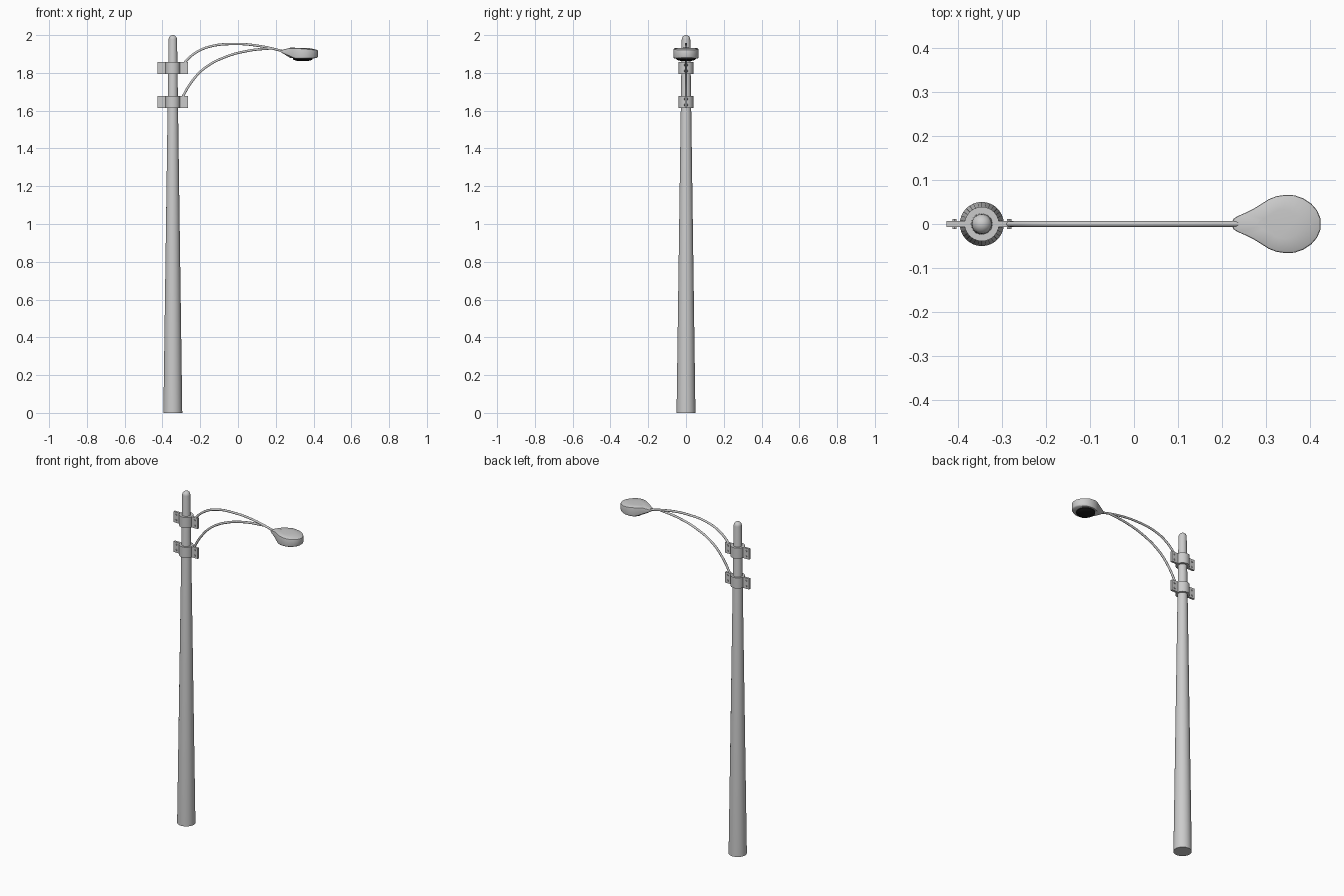
import bpy, bmesh, math
from mathutils import Matrix

if "Cube" in bpy.data.objects:
    bpy.data.objects.remove(bpy.data.objects["Cube"])

POLE_X = -0.345


def make_object(name, bm, smooth=True, angle=35):
    bmesh.ops.recalc_face_normals(bm, faces=bm.faces)
    me = bpy.data.meshes.new(name)
    bm.to_mesh(me)
    bm.free()
    ob = bpy.data.objects.new(name, me)
    bpy.context.collection.objects.link(ob)
    if smooth:
        bpy.ops.object.select_all(action='DESELECT')
        ob.select_set(True)
        bpy.context.view_layer.objects.active = ob
        bpy.ops.object.shade_smooth_by_angle(angle=math.radians(angle))
    return ob


def bridge_rings(bm, rings, closed=False):
    """Skin a list of equal-length vertex loops; cap the ends unless closed."""
    vs = [[bm.verts.new(p) for p in r] for r in rings]
    n = len(vs[0])
    pairs = list(zip(vs, vs[1:])) + ([(vs[-1], vs[0])] if closed else [])
    for a, b in pairs:
        for i in range(n):
            j = (i + 1) % n
            bm.faces.new((a[i], a[j], b[j], b[i]))
    if not closed:
        bm.faces.new(vs[0][::-1])
        bm.faces.new(vs[-1])


def lathe(name, profile, x, y=0, sides=32, closed=False):
    bm = bmesh.new()
    rings = [[(x + r * math.cos(2 * math.pi * i / sides),
               y + r * math.sin(2 * math.pi * i / sides), z)
              for i in range(sides)] for r, z in profile]
    bridge_rings(bm, rings, closed)
    return make_object(name, bm)


def interp(x, pts):
    for (x0, v0), (x1, v1) in zip(pts, pts[1:]):
        if x <= x1:
            return v0 + (v1 - v0) * max(0, (x - x0) / (x1 - x0))
    return pts[-1][1]


# Tapered pole with a domed top
dome = [(0.0225 * math.cos(a), 1.9775 + 0.0225 * math.sin(a))
        for a in [math.radians(d) for d in (0, 20, 40, 60, 75, 86)]]
lathe("pole", [(0.05, 0)] + dome, POLE_X)


# Clamps: collar, bolted flanges
def clamp(label, z):
    h = 0.032
    lathe(label + "_clamp_collar", [(0.022, z - h), (0.039, z - h),
                                    (0.039, z + h), (0.022, z + h)],
          POLE_X, sides=24, closed=True)
    for side, s in (("left", -1), ("right", 1)):
        bm = bmesh.new()
        bmesh.ops.create_cube(bm, size=1, matrix=Matrix.Translation(
            (POLE_X + s * 0.0575, 0, z)) @ Matrix.Diagonal((0.045, 0.013, 2 * h, 1)))
        make_object(f"{label}_{side}_flange", bm, smooth=False)
        bm = bmesh.new()
        for dz in (-0.016, 0.016):
            bmesh.ops.create_cone(
                bm, cap_ends=True, segments=6, radius1=0.0055, radius2=0.0055,
                depth=0.023, matrix=Matrix.Translation(
                    (POLE_X + s * 0.062, 0, z + dz)) @ Matrix.Rotation(math.pi / 2, 4, 'X'))
        make_object(f"{label}_{side}_bolts", bm, smooth=False)


clamp("upper", 1.825)
clamp("lower", 1.645)


# Curved arms: tubes swept along smooth paths
def arm(name, pts, radius):
    cu = bpy.data.curves.new(name, 'CURVE')
    cu.dimensions = '3D'
    cu.bevel_depth = radius
    cu.bevel_resolution = 3
    cu.use_fill_caps = True
    cu.resolution_u = 8
    sp = cu.splines.new('BEZIER')
    sp.bezier_points.add(len(pts) - 1)
    for bp, (x, z) in zip(sp.bezier_points, pts):
        bp.co = (x, 0, z)
        bp.handle_left_type = bp.handle_right_type = 'AUTO'
    ob = bpy.data.objects.new(name, cu)
    bpy.context.collection.objects.link(ob)


arm("upper_arm", [(-0.305, 1.826), (-0.285, 1.852), (-0.23, 1.903), (-0.15, 1.939),
                  (-0.01, 1.953), (0.11, 1.943), (0.245, 1.914)], 0.0065)
arm("lower_arm", [(-0.302, 1.652), (-0.285, 1.688), (-0.24, 1.760), (-0.177, 1.825),
                  (-0.07, 1.883), (0.06, 1.918), (0.175, 1.930)], 0.0065)

# Teardrop lamp head: one half outline, mirrored into a loop
half = [(0.222, 0.005), (0.226, 0.012), (0.236, 0.0185), (0.252, 0.025), (0.27, 0.034),
        (0.288, 0.045), (0.305, 0.056), (0.323, 0.063), (0.343, 0.066), (0.364, 0.065),
        (0.384, 0.058), (0.402, 0.046), (0.415, 0.031), (0.423, 0.012)]
outline = half + [(x, -y) for x, y in reversed(half)]
top_z = [(0.222, 1.920), (0.27, 1.932), (0.32, 1.931), (0.425, 1.922)]
bottom_z = [(0.222, 1.908), (0.25, 1.897), (0.30, 1.875), (0.425, 1.878)]
CX = 0.335


def head_ring(scale, heights, dz):
    return [(CX + (x - CX) * scale, y * scale, interp(x, heights) + dz)
            for x, y in outline]


bm = bmesh.new()
bridge_rings(bm, [head_ring(0.5, [(0.2, 1.878), (0.5, 1.876)], 0),
                  head_ring(0.93, bottom_z, 0), head_ring(0.985, bottom_z, 0.004),
                  head_ring(1.0, bottom_z, 0.008), head_ring(1.0, top_z, -0.006),
                  head_ring(0.985, top_z, -0.002), head_ring(0.94, top_z, 0),
                  head_ring(0.5, [(0.2, 1.934), (0.5, 1.93)], 0)])
make_object("lamp_head", bm, angle=40)

# Dark shallow lens under the head
lens = lathe("lamp_lens", [(0.052, 1.882), (0.052, 1.873), (0.046, 1.868),
                           (0.034, 1.8645), (0.018, 1.8625), (0.004, 1.862)], 0.343)
mat = bpy.data.materials.new("dark_glass")
mat.diffuse_color = (0.01, 0.01, 0.01, 1)
mat.use_nodes = True
mat.node_tree.nodes["Principled BSDF"].inputs["Base Color"].default_value = mat.diffuse_color
lens.data.materials.append(mat)
